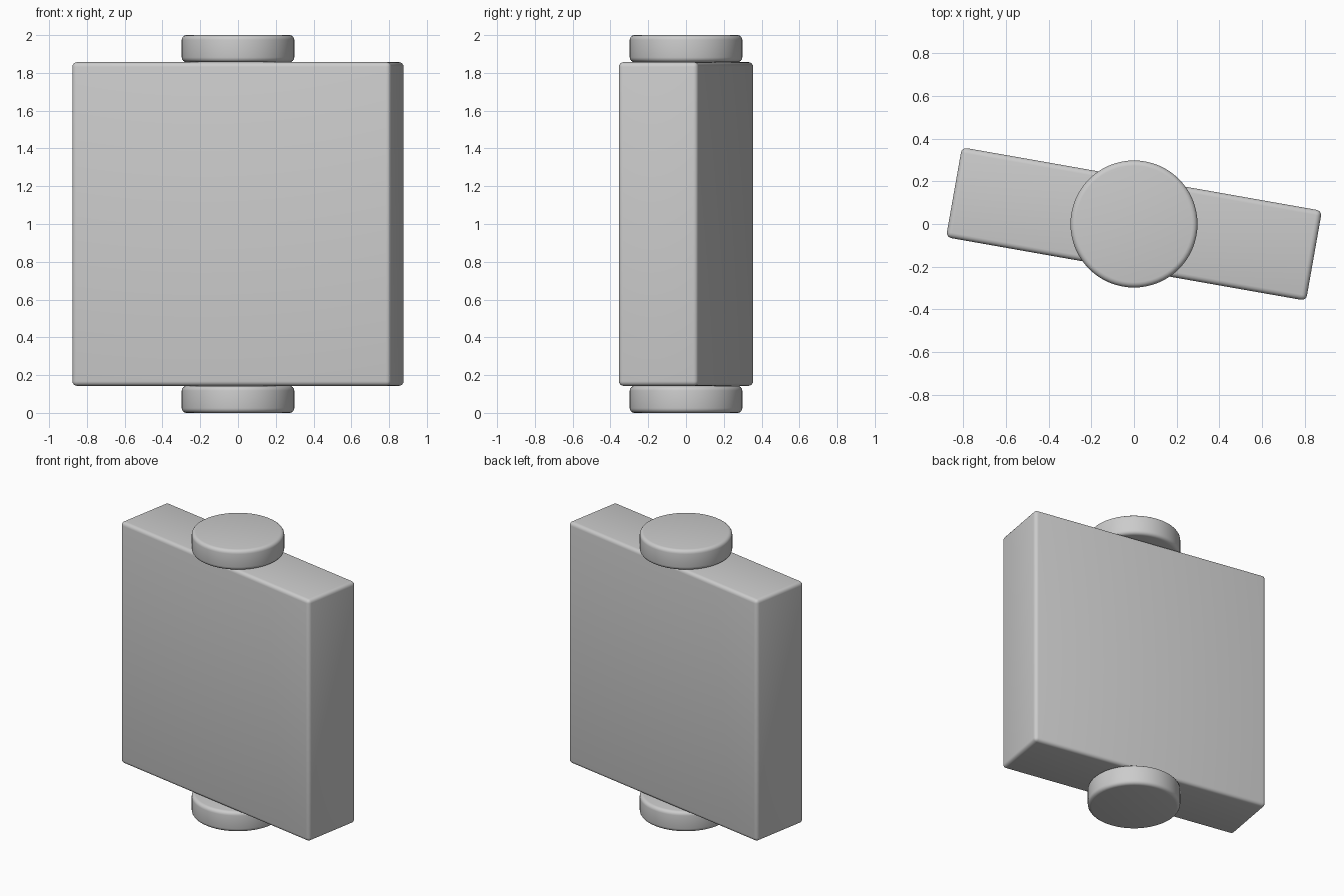
import bpy
import math

if "Cube" in bpy.data.objects:
    bpy.data.objects.remove(bpy.data.objects["Cube"])

BEVEL = 0.025
HEIGHT = 1.714          # height and width of the slab
CAP = 0.143             # thickness of each end disc

grey = bpy.data.materials.new("light_grey")
grey.diffuse_color = (0.6, 0.6, 0.6, 1.0)
grey.use_nodes = True
grey.node_tree.nodes["Principled BSDF"].inputs["Base Color"].default_value = grey.diffuse_color


def finish(name):
    """Name the active object, round its edges and shade it smooth."""
    ob = bpy.context.object
    ob.name = name
    ob.data.materials.append(grey)
    bpy.ops.object.transform_apply(location=False, rotation=False, scale=True)
    mod = ob.modifiers.new("rounded_edges", 'BEVEL')
    mod.width = BEVEL
    mod.segments = 4
    mod.limit_method = 'ANGLE'
    mod.angle_limit = math.radians(40)
    bpy.ops.object.modifier_apply(modifier=mod.name)
    bpy.ops.object.shade_smooth_by_angle(angle=math.radians(40))


# Square slab, turned slightly about the vertical axis
bpy.ops.mesh.primitive_cube_add(size=1, location=(0, 0, 1),
                                rotation=(0, 0, math.radians(-10)))
bpy.context.object.scale = (HEIGHT, 0.428, HEIGHT)
finish("slab")

# Round pivot discs below and above the slab
for name, z in (("bottom_disc", CAP / 2), ("top_disc", 2 - CAP / 2)):
    bpy.ops.mesh.primitive_cylinder_add(vertices=64, radius=0.298, depth=CAP,
                                        location=(0, 0, z))
    finish(name)
